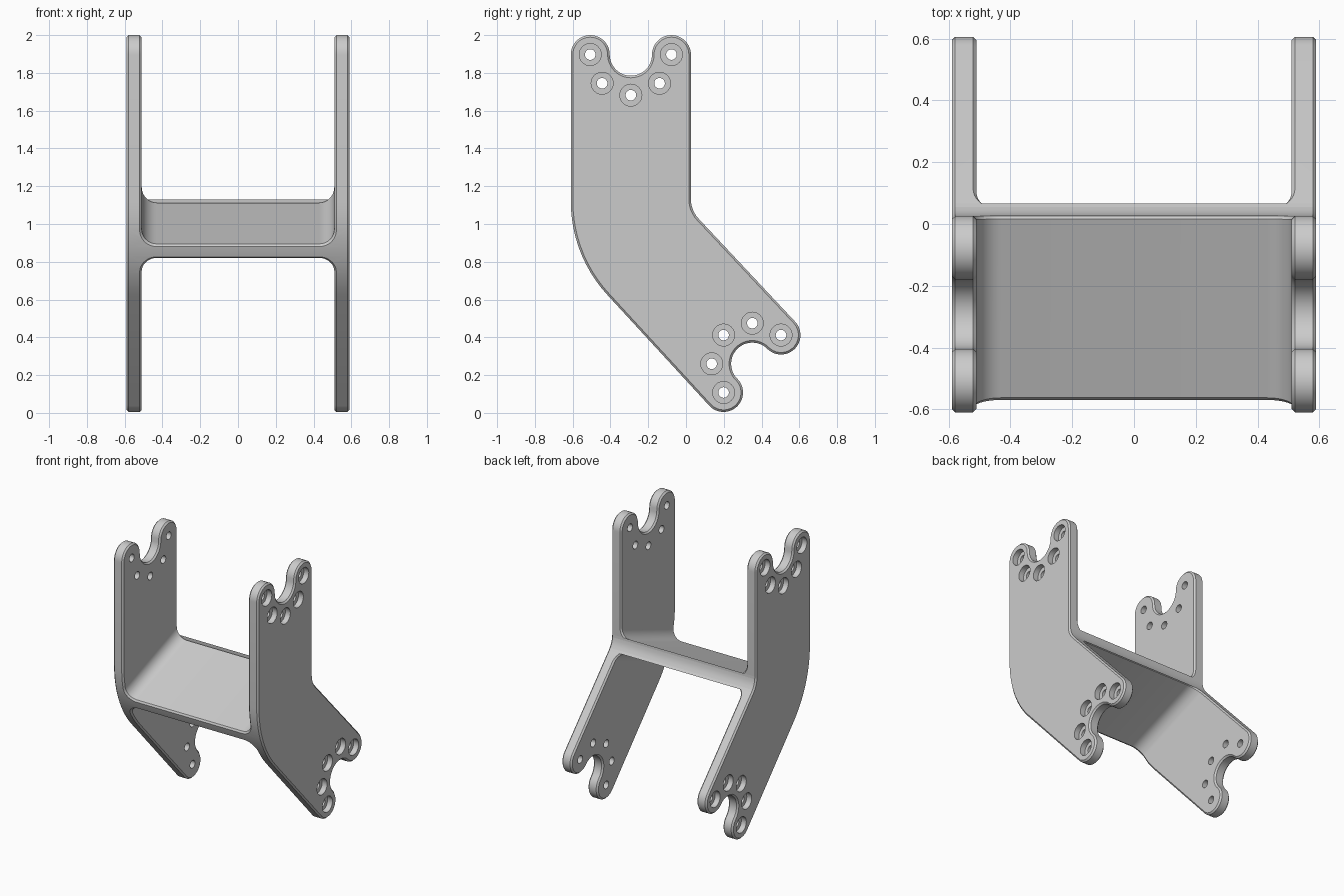
import bpy, bmesh, math
from mathutils import Matrix, Vector

cube = bpy.data.objects.get("Cube")
if cube:
    bpy.data.objects.remove(cube, do_unlink=True)

HALF, INNER = 0.59, 0.51        # outer and inner faces of the side plates
LOBE, RING = 0.103, 0.215       # lobe radius, bolt circle radius
NOTCH = RING - LOBE
TOP, LOW = (-0.292, 1.897), (0.351, 0.26)   # joint centres (y, z)
BEND = 43                       # bend of the lower arm, degrees
WEB_TILT = math.radians(20.6)
WEB_MID = Vector((0, -0.262, 0.965))

grey = bpy.data.materials.new("metal grey")
grey.use_nodes = True
COLOUR = (0.6, 0.6, 0.6, 1)
grey.diffuse_color = COLOUR
grey.node_tree.nodes["Principled BSDF"].inputs["Base Color"].default_value = COLOUR


def polar(centre, radius, degrees):
    a = math.radians(degrees)
    return (centre[0] + radius * math.cos(a), centre[1] + radius * math.sin(a))


def arc(centre, radius, start, end, step=7.5):
    n = max(3, round(abs(end - start) / step))
    return [polar(centre, radius, start + (end - start) * i / n) for i in range(n + 1)]


def prisms(name, specs):
    """One object of closed prisms; each spec is (2D outline, length, matrix)."""
    bm = bmesh.new()
    for points, length, matrix in specs:
        rings = [[bm.verts.new(matrix @ Vector((u, v, w))) for u, v in points]
                 for w in (-length / 2, length / 2)]
        low, high = rings
        bm.faces.new(low[::-1])
        bm.faces.new(high)
        for i in range(len(points)):
            bm.faces.new((low[i - 1], low[i], high[i], high[i - 1]))
    bmesh.ops.recalc_face_normals(bm, faces=bm.faces)
    mesh = bpy.data.meshes.new(name)
    bm.to_mesh(mesh)
    bm.free()
    mesh.materials.append(grey)
    obj = bpy.data.objects.new(name, mesh)
    bpy.context.scene.collection.objects.link(obj)
    return obj


def apply_modifiers(obj):
    graph = bpy.context.evaluated_depsgraph_get()
    mesh = bpy.data.meshes.new_from_object(obj.evaluated_get(graph))
    obj.modifiers.clear()
    obj.data = mesh


def cut(target, cutter):
    mod = target.modifiers.new("cut", 'BOOLEAN')
    mod.operation, mod.solver, mod.object = 'DIFFERENCE', 'MANIFOLD', cutter
    apply_modifiers(target)
    bpy.data.objects.remove(cutter, do_unlink=True)


# Side outline, filled across the whole width
outline = (arc(polar(TOP, RING, 180), LOBE, 180, 0)
           + arc(TOP, NOTCH, 180, 360)[1:-1]
           + arc(polar(TOP, RING, 0), LOBE, 180, 0)
           + arc((0.176, 1.131), 0.15, 180, 180 + BEND)
           + arc(polar(LOW, RING, 45), LOBE, BEND, -135)
           + arc(LOW, NOTCH, 45, 225)[1:-1]
           + arc(polar(LOW, RING, 225), LOBE, 45, BEND - 180)
           + arc((0.12, 1.12), 0.73, 180 + BEND, 180, 4))
side_axes = Matrix(((0, 0, 1, 0), (1, 0, 0, 0), (0, 1, 0, 0), (0, 0, 0, 1)))
bracket = prisms("bracket", [(outline, 2 * HALF, side_axes)])

# Rounded channels above and below leave two plates and a tilted web
channel = ([(-INNER, 2)] + arc((-INNER + 0.08, 0.12), 0.08, 180, 270, 10)
           + arc((INNER - 0.08, 0.12), 0.08, 270, 360, 10) + [(INNER, 2)])
c, s = math.cos(WEB_TILT), math.sin(WEB_TILT)
web_axes = Matrix(((1, 0, 0, 0), (0, -s, c, 0), (0, c, s, 0), (0, 0, 0, 1)))
place = Matrix.Translation(WEB_MID) @ web_axes
cut(bracket, prisms("upper_channel_cutter", [(channel, 4, place)]))
cut(bracket, prisms("lower_channel_cutter", [([(u, -v) for u, v in channel], 4, place)]))

# Chamfered edges
bm = bmesh.new()
bm.from_mesh(bracket.data)
bmesh.ops.remove_doubles(bm, verts=bm.verts, dist=0.0005)
bmesh.ops.dissolve_limit(bm, angle_limit=math.radians(0.5), verts=bm.verts, edges=bm.edges)
bm.to_mesh(bracket.data)
bm.free()
bevel = bracket.modifiers.new("chamfer", 'BEVEL')
bevel.width, bevel.segments = 0.011, 1
bevel.limit_method, bevel.angle_limit = 'ANGLE', math.radians(40)
bevel.use_clamp_overlap = False
apply_modifiers(bracket)

# Counterbored bolt holes, open to the outside of each plate
bolts = [polar(centre, RING, first + 45 * i)
         for centre, first in ((TOP, 180), (LOW, 45)) for i in range(5)]


def bores(name, radius, length, offsets):
    circle = arc((0, 0), radius, 0, 360, 11.25)[:-1]
    return prisms(name, [(circle, length, Matrix.Translation((x, y, z)) @ side_axes)
                         for y, z in bolts for x in offsets])


cut(bracket, bores("bolt_hole_cutter", 0.028, 2, (0,)))
cut(bracket, bores("counterbore_cutter", 0.058, 0.1, (-0.6, 0.6)))

# Smooth shading with sharp edges kept
bpy.ops.object.select_all(action='DESELECT')
bracket.select_set(True)
bpy.context.view_layer.objects.active = bracket
bpy.ops.object.shade_smooth_by_angle(angle=math.radians(30))
